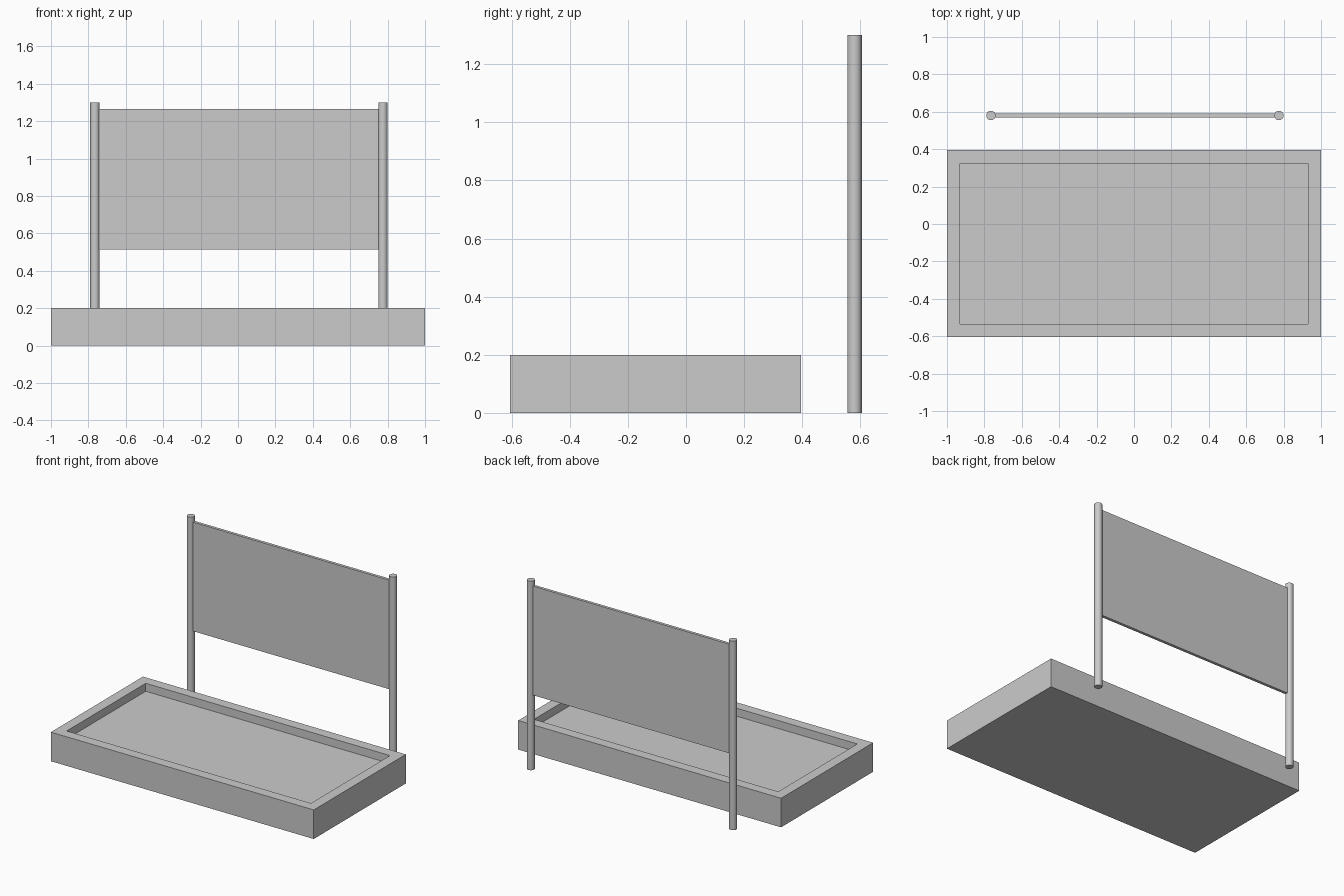
import bpy, bmesh

if "Cube" in bpy.data.objects:
    bpy.data.objects.remove(bpy.data.objects["Cube"])


def box(name, x, y, z):
    """Axis-aligned box from (min, max) ranges."""
    bpy.ops.mesh.primitive_cube_add(size=1, location=[sum(r) / 2 for r in (x, y, z)])
    ob = bpy.context.object
    ob.name = name
    ob.scale = [r[1] - r[0] for r in (x, y, z)]
    bpy.ops.object.transform_apply(location=False, rotation=False, scale=True)
    return ob


# Tray: a slab whose top face is inset and sunk to form the recess
RIM, DEPTH = 0.1, 0.055
tray = box("tray", (-1, 1), (-0.605, 0.395), (0, 0.2))
bm = bmesh.new()
bm.from_mesh(tray.data)
top = max(bm.faces, key=lambda f: f.calc_center_median().z)
bmesh.ops.inset_region(bm, faces=[top], thickness=RIM)
bottom = bmesh.ops.extrude_discrete_faces(bm, faces=[top])["faces"][0]
bmesh.ops.translate(bm, verts=bottom.verts, vec=(0, 0, -DEPTH))
bm.to_mesh(tray.data)
bm.free()

# Board and posts stand behind the tray, slightly off centre
CX, CY = 0.005, 0.58
box("board", (CX - 0.75, CX + 0.75), (CY - 0.01, CY + 0.01), (0.515, 1.265))

for side, name in ((-1, "left_post"), (1, "right_post")):
    bpy.ops.mesh.primitive_cylinder_add(vertices=32, radius=0.025, depth=1.3,
                                        location=(CX + side * 0.77, CY, 0.65))
    bpy.context.object.name = name
    bpy.ops.object.shade_smooth_by_angle()
